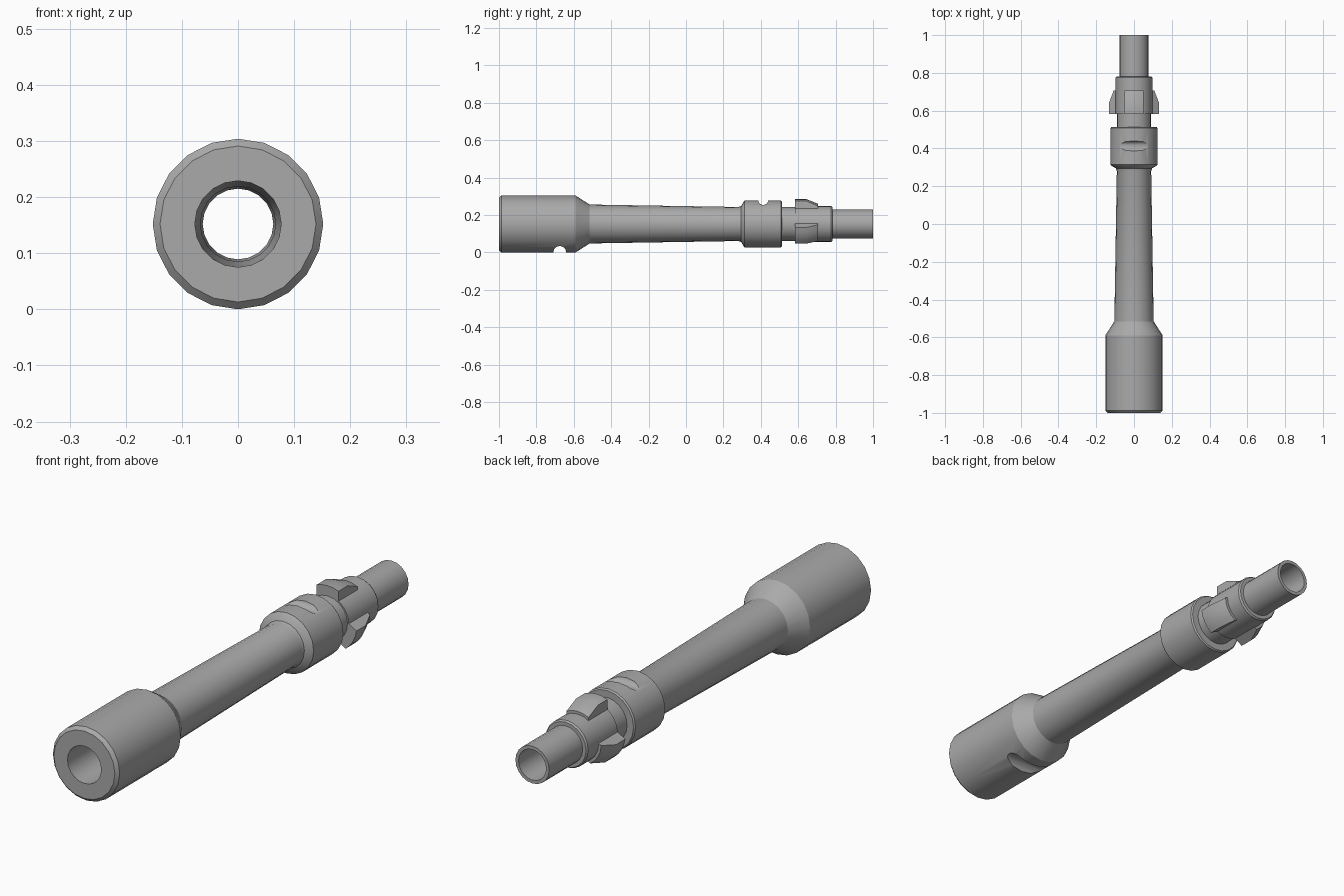
import bpy, bmesh, math

if "Cube" in bpy.data.objects:
    bpy.data.objects.remove(bpy.data.objects["Cube"])

CZ = 0.152      # height of the tube axis
SIDES = 20

steel = bpy.data.materials.new("grey steel")
steel.diffuse_color = (0.4, 0.4, 0.4, 1)
steel.use_nodes = True
steel.node_tree.nodes["Principled BSDF"].inputs["Base Color"].default_value = steel.diffuse_color


def finish(bm, name):
    bmesh.ops.recalc_face_normals(bm, faces=bm.faces)
    me = bpy.data.meshes.new(name)
    bm.to_mesh(me)
    bm.free()
    me.materials.append(steel)
    ob = bpy.data.objects.new(name, me)
    bpy.context.collection.objects.link(ob)
    return ob


def lathe(name, profile):
    """Closed (y, radius) loop turned about the y axis at height CZ."""
    bm = bmesh.new()
    rings = []
    for k in range(SIDES):
        a = 2 * math.pi * k / SIDES
        rings.append([bm.verts.new((r * math.cos(a), y, CZ + r * math.sin(a)))
                      for y, r in profile])
    n = len(profile)
    for k in range(SIDES):
        p, q = rings[k], rings[(k + 1) % SIDES]
        for i in range(n):
            j = (i + 1) % n
            bm.faces.new((p[i], p[j], q[j], q[i]))
    return finish(bm, name)


def cut_groove(target, y, z, r):
    """Round groove running across x."""
    bpy.ops.mesh.primitive_cylinder_add(vertices=24, radius=r, depth=0.6,
                                        location=(0, y, z),
                                        rotation=(0, math.pi / 2, 0))
    cutter = bpy.context.object
    cutter.name = "groove_cutter"
    cutter.hide_render = True
    cutter.data.materials.append(steel)
    mod = target.modifiers.new("groove", 'BOOLEAN')
    mod.operation = 'DIFFERENCE'
    mod.solver = 'EXACT'
    mod.object = cutter
    bpy.context.view_layer.objects.active = target
    bpy.ops.object.modifier_apply(modifier=mod.name)
    bpy.data.objects.remove(cutter, do_unlink=True)


def lug(name, angle):
    """Locking lug: parallel sides, curved top, sloped toward the muzzle."""
    bm = bmesh.new()
    ca, sa = math.cos(angle), math.sin(angle)
    across = (-0.05, -0.025, 0, 0.025, 0.05)
    sections = []
    for y, r in ((0.583, 0.133), (0.643, 0.133), (0.706, 0.108)):
        pts = [(-0.05, 0.075)] + [(t, math.sqrt(r * r - t * t)) for t in across]
        pts.append((0.05, 0.075))
        sections.append([bm.verts.new((d * ca - t * sa, y, CZ + d * sa + t * ca))
                         for t, d in pts])
    for p, q in zip(sections, sections[1:]):
        for i in range(len(p)):
            j = (i + 1) % len(p)
            bm.faces.new((p[i], p[j], q[j], q[i]))
    bm.faces.new(sections[0])
    bm.faces.new(sections[-1])
    return finish(bm, name)


# Hollow tube: rear sleeve, tapered shaft, collar, front tube, then the bore
tube = lathe("barrel_tube", [
    (-1.0, 0.139), (-0.987, 0.152), (-0.59, 0.152), (-0.515, 0.104),
    (0.28, 0.091), (0.295, 0.096), (0.308, 0.119), (0.314, 0.125),
    (0.507, 0.125), (0.513, 0.120), (0.513, 0.091), (0.583, 0.091),
    (0.583, 0.097), (0.775, 0.097), (0.782, 0.092), (0.782, 0.077),
    (1.0, 0.077), (1.0, 0.063), (-0.6, 0.067), (-0.7, 0.074), (-1.0, 0.077)])
cut_groove(tube, 0.413, 0.280, 0.026)    # top of collar
cut_groove(tube, -0.675, 0.0, 0.034)     # underside of rear sleeve

# Three lugs spaced evenly around the tube
parts = [tube]
for name, deg in (("top_lug", 90), ("right_lug", -30), ("left_lug", 210)):
    parts.append(lug(name, math.radians(deg)))

bpy.ops.object.select_all(action='DESELECT')
for ob in parts:
    ob.select_set(True)
bpy.context.view_layer.objects.active = tube
bpy.ops.object.shade_smooth_by_angle(angle=math.radians(30))
